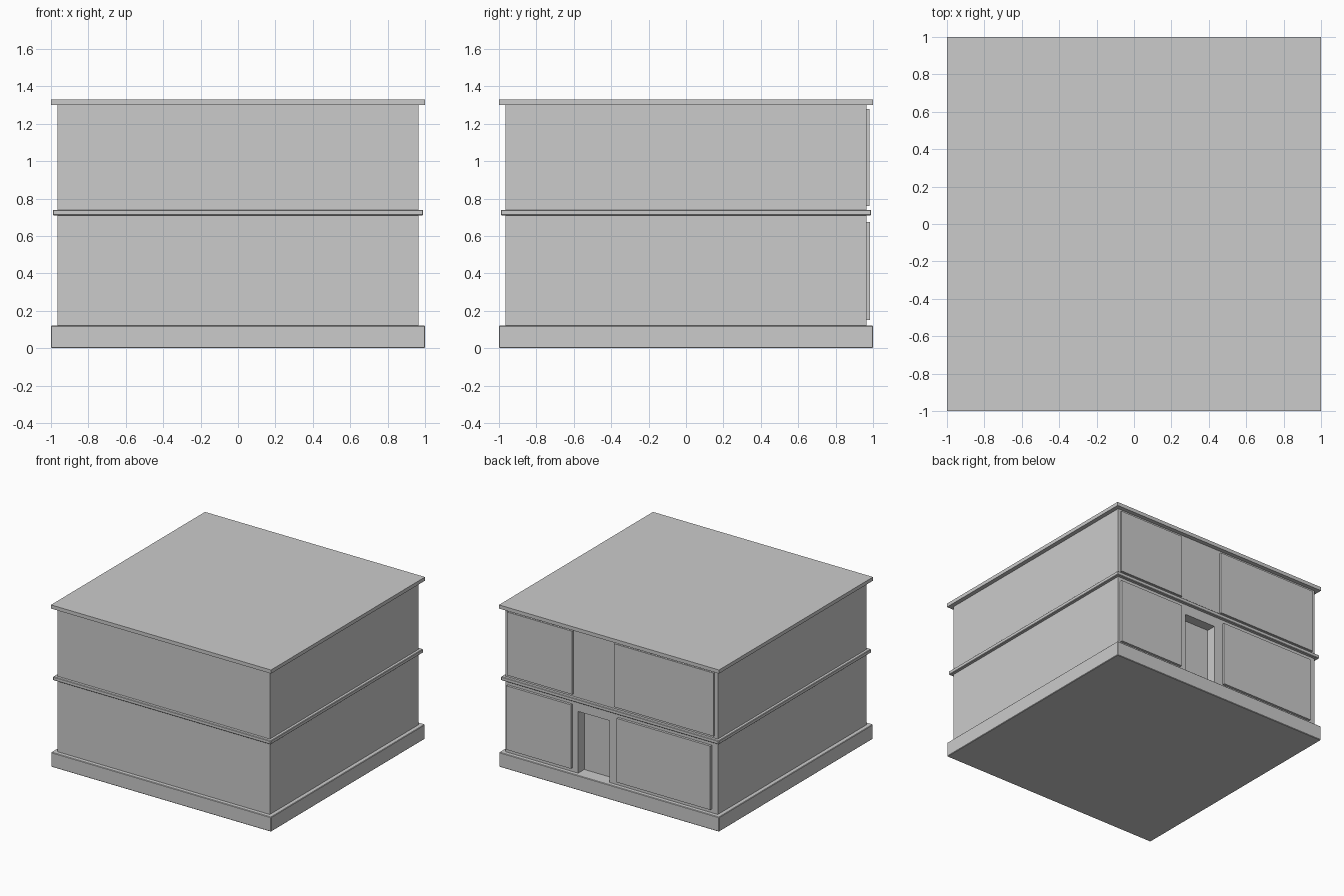
import bpy

if "Cube" in bpy.data.objects:
    bpy.data.objects.remove(bpy.data.objects["Cube"])


def box(name, x, y, z, bevel=0.0):
    """Box from (min, max) ranges, with an optional small chamfer."""
    centre = [(a + b) / 2 for a, b in (x, y, z)]
    bpy.ops.mesh.primitive_cube_add(size=1, location=centre)
    ob = bpy.context.object
    ob.name = name
    ob.scale = [b - a for a, b in (x, y, z)]
    bpy.ops.object.transform_apply(location=False, rotation=False, scale=True)
    if bevel:
        mod = ob.modifiers.new("chamfer", 'BEVEL')
        mod.width = bevel
        mod.segments = 1
    return ob


def slab(name, half, z, bevel=0.0):
    """Square storey-wide block centred on the origin."""
    return box(name, (-half, half), (-half, half), z, bevel)


WALL = 0.965

# Plinth, two storeys, belt course and flat roof
slab("plinth", 1.0, (0, 0.12), 0.004)
lower = slab("lower_walls", WALL, (0.12, 0.71))
slab("belt_course", 0.99, (0.71, 0.74), 0.004)
slab("upper_walls", WALL, (0.74, 1.30))
slab("roof", 1.0, (1.30, 1.33))

# Door recess cut into the back wall, down to the plinth
cutter = box("door_cutter", (0.018, 0.305), (0.885, 1.1), (0.10, 0.627))
cutter.hide_render = True
cutter.hide_viewport = False
mod = lower.modifiers.new("door_recess", 'BOOLEAN')
mod.operation = 'DIFFERENCE'
mod.object = cutter
bpy.context.view_layer.objects.active = lower
bpy.ops.object.modifier_apply(modifier=mod.name)
bpy.data.objects.remove(cutter, do_unlink=True)

# Raised panels on the back: x range, front y, z range
panels = {
    "lower_panel_wide": ((-0.91, -0.06), 0.985, (0.15, 0.675)),
    "lower_panel_narrow": ((0.357, 0.945), 0.985, (0.15, 0.675)),
    "upper_panel_wide": ((-0.937, -0.033), 0.98, (0.76, 1.28)),
    "upper_panel_narrow": ((0.348, 0.943), 0.98, (0.76, 1.28)),
}
for name, (x, front, z) in panels.items():
    box(name, x, (WALL - 0.005, front), z)
